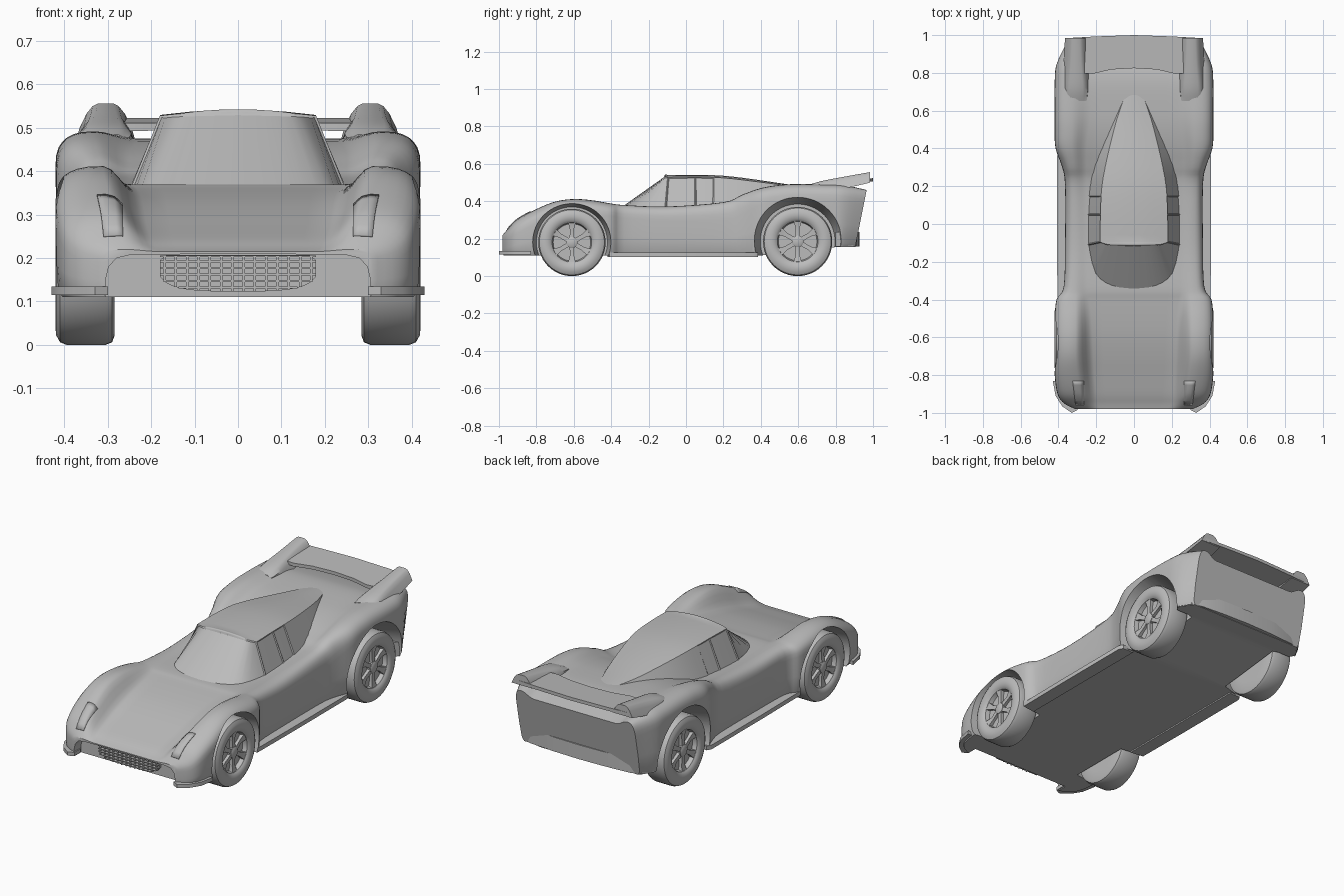
import bpy, bmesh, math
from mathutils import Vector
from mathutils.bvhtree import BVHTree

if "Cube" in bpy.data.objects:
    bpy.data.objects.remove(bpy.data.objects["Cube"])

grey = bpy.data.materials.new("body_grey")
grey.diffuse_color = (0.5, 0.5, 0.5, 1)
grey.use_nodes = True
grey.node_tree.nodes["Principled BSDF"].inputs["Base Color"].default_value = grey.diffuse_color


def finish(name, bm, mirror=False, angle=35):
    bmesh.ops.recalc_face_normals(bm, faces=bm.faces)
    me = bpy.data.meshes.new(name)
    bm.to_mesh(me)
    bm.free()
    me.materials.append(grey)
    ob = bpy.data.objects.new(name, me)
    bpy.context.collection.objects.link(ob)
    if mirror:
        ob.modifiers.new("mirror", 'MIRROR')
    smooth(ob, angle)
    return ob


def smooth(ob, angle=35):
    bpy.ops.object.select_all(action='DESELECT')
    ob.select_set(True)
    bpy.context.view_layer.objects.active = ob
    bpy.ops.object.shade_smooth_by_angle(angle=math.radians(angle))


def loft(bm, rings):
    """Skin closed rings and cap both ends."""
    vs = [[bm.verts.new(p) for p in r] for r in rings]
    n = len(rings[0])
    for a, b in zip(vs, vs[1:]):
        for i in range(n):
            bm.faces.new((a[i], a[(i + 1) % n], b[(i + 1) % n], b[i]))
    bm.faces.new(vs[0])
    bm.faces.new(vs[-1][::-1])
    return bm


def spline(rows, n):
    """Catmull-Rom through rows of numbers, n steps per span."""
    out = []
    for i in range(len(rows) - 1):
        p = [rows[max(i - 1, 0)], rows[i], rows[i + 1], rows[min(i + 2, len(rows) - 1)]]
        for k in range(n):
            t = k / n
            out.append([b + .5 * t * (c - a + t * (2*a - 5*b + 4*c - d + t * (3*(b - c) + d - a)))
                        for a, b, c, d in zip(*p)])
    return out + [list(rows[-1])]


def prism(name, pts, z0, z1, both=False, slope=0, mirror=False):
    """Extrude a plan outline; both=True closes it across the centre line."""
    if both:
        pts = pts + [(-x, y) for x, y in reversed(pts) if x > 0]
    y0 = pts[0][1]
    rings = [[(x, y, z + slope * (y - y0)) for x, y in pts] for z in (z0, z1)]
    return finish(name, loft(bmesh.new(), rings), mirror)


# Body shell: y, half width, hood z, crease x, fender x, fender z, shoulder z
stations = [
    (-.98, .31, .215, .18, .26, .22, .19), (-.95, .37, .225, .19, .27, .255, .20),
    (-.90, .405, .245, .20, .285, .305, .23), (-.8, .42, .275, .21, .30, .358, .28),
    (-.7, .42, .305, .215, .31, .398, .32), (-.6, .42, .33, .22, .31, .412, .335),
    (-.5, .42, .348, .225, .31, .405, .33), (-.4, .41, .362, .235, .31, .388, .32),
    (-.33, .372, .37, .245, .31, .38, .31), (-.1, .365, .368, .25, .30, .372, .30),
    (.2, .365, .385, .25, .31, .395, .30), (.3, .38, .41, .25, .32, .435, .33),
    (.4, .415, .44, .25, .33, .47, .38), (.5, .42, .46, .24, .33, .487, .40),
    (.6, .42, .47, .23, .33, .492, .41), (.75, .42, .475, .23, .33, .49, .41),
    (.85, .41, .46, .25, .33, .485, .40), (.97, .36, .43, .25, .32, .46, .38)]


def body_ring(y, w, c, xc, xf, f, s):
    b = .11 + .045 * min(1, max(0, (y - .4) / .4))
    half = [(xc * i / 4, c) for i in range(4)]
    for i in range(5):
        t = i / 5
        half.append((xc + (xf - xc) * t, c + (f - c) * t * t * (3 - 2 * t)))
    for i in range(8):
        a = math.pi / 2 * i / 7
        half.append((xf + (w - xf) * math.sin(a) ** .75, s + (f - s) * max(0, math.cos(a)) ** .75))
    half += [(w, b + (s - b) * .5), (w - .004, b + .02), (w - .015, b), (0, b)]
    lean = .2 * max(0, (y - .8) / .17)
    ring = half + [(-x, z) for x, z in reversed(half) if x > 0]
    return [(x, y - lean * (.48 - z), z) for x, z in ring]


bm = loft(bmesh.new(), [body_ring(*r) for r in spline(stations, 4)])
tree = BVHTree.FromBMesh(bm)
body = finish("body_shell", bm)

# Wheel wells and nose intake cut out of the shell
cutters = []
for side in (-1, 1):
    for y, z, r0, r1 in ((-.61, .18, .19, .212), (.597, .185, .2, .24)):
        rings = [[(side * x, y + r * math.cos(a * math.tau / 64), z + r * math.sin(a * math.tau / 64))
                  for a in range(64)] for x, r in ((.275, r0), (.435, r1))]
        cutters.append(finish("well_cutter", loft(bmesh.new(), rings)))
arch = [(.305, .05), (.305, .15), (.298, .18), (.28, .2), (.25, .207), (.12, .209)]
arch += [(-x, z) for x, z in reversed(arch)]
cutters.append(finish("intake_cutter", loft(bmesh.new(), [[(x, y, z) for x, z in arch] for y in (-1.1, -.92)])))
for c in cutters:
    c.hide_render = True
    m = body.modifiers.new("cut", 'BOOLEAN')
    m.object, m.solver = c, 'EXACT'
    bpy.context.view_layer.objects.active = body
    bpy.ops.object.modifier_apply(modifier=m.name)
    bpy.data.objects.remove(c)
smooth(body)

# Cabin: base outline x, y, then roof outline x, y, z
outline = [
    (0, -.37, 0, -.115, .536), (.12, -.352, .08, -.113, .534), (.21, -.28, .14, -.108, .532),
    (.25, -.11, .18, -.095, .528), (.252, .05, .178, .05, .53), (.245, .2, .17, .2, .525),
    (.225, .38, .14, .36, .507), (.17, .56, .095, .54, .484), (.08, .7, .05, .67, .472),
    (.01, .76, .01, .74, .468)]
rows = spline(outline[:4], 3)[:-1] + spline(outline[3:], 3)
rows[0][0] = rows[0][2] = 0
bm = bmesh.new()
cols = []
for s in (1, -1):
    cols.append([(bm.verts.new((s * r[0], r[1], .355)), bm.verts.new((s * r[2], r[3], r[4]))) for r in rows])
screen, sides = [], {1: [], -1: []}
for s, col in zip((1, -1), cols):
    for i, (a, b) in enumerate(zip(col, col[1:])):
        f = bm.faces.new((a[0], b[0], b[1], a[1]))
        if i < 9:
            screen.append(f)
        elif i < 14:
            sides[s].append(f)
# Crowned roof between the two rails
prev = None
for i, r in enumerate(rows):
    mid = [bm.verts.new((r[2] * t, r[3], r[4] + .012 * (1 - t * t) * min(1, r[2] / .15)))
           for t in (.6, .2, -.2, -.6)]
    line = [cols[0][i][1], *mid, cols[1][i][1]]
    if prev:
        for k in range(5):
            bm.faces.new((prev[k], prev[k + 1], line[k + 1], line[k]))
    prev = line
bmesh.ops.remove_doubles(bm, verts=bm.verts, dist=.0004)
bmesh.ops.recalc_face_normals(bm, faces=bm.faces)
# Glass panels inset into the frame
for group in (screen, sides[1][:3], sides[1][3:], sides[-1][:3], sides[-1][3:]):
    bmesh.ops.inset_region(bm, faces=[f for f in group if f.is_valid], thickness=.006, depth=-.004)
finish("cabin", bm, angle=28)

# Headlight plates resting on the fenders
bm = bmesh.new()
grid = []
for i in range(7):
    y = -.955 + .125 * i / 6
    x1 = .31 + .015 * i / 6
    line = []
    for k in range(4):
        x = .265 + (x1 - .265) * k / 3
        hit = tree.ray_cast(Vector((x, y, 1)), Vector((0, 0, -1)))[0]
        line.append(bm.verts.new(hit + Vector((0, -.002, .004))))
    grid.append(line)
for a, b in zip(grid, grid[1:]):
    for k in range(3):
        bm.faces.new((a[k], a[k + 1], b[k + 1], b[k]))
ob = finish("headlight", bm, True)
ob.modifiers.new("thick", 'SOLIDIFY').thickness = .006

# Front splitter lips, sills, rear bumper and wing
prism("splitter_lip", [(.30, -.93), (.30, -.985), (.33, -1.0), (.38, -.965), (.415, -.91),
                       (.43, -.83), (.40, -.83)], .115, .135, mirror=True)
prism("sill", [(.33, -.42), (.405, -.41), (.408, -.1), (.408, .36), (.395, .385), (.33, .385)],
      .103, .126, mirror=True)
prism("rear_bumper", [(0, .8), (.38, .8), (.40, .83), (.36, .895), (.3, .913), (.15, .924), (0, .928)],
      .157, .235, both=True)
prism("rear_wing", [(0, .825), (.12, .818), (.22, .795), (.29, .8), (.34, .985), (.2, .993), (0, 1.0)],
      .495, .513, both=True, slope=.06)

# Tail fins: y, base z, top z, base half width, top half width
rings = []
for y, z0, z1, w0, w1 in spline([(.65, .46, .485, .055, .04), (.72, .46, .507, .066, .045),
                                 (.85, .47, .532, .068, .036), (.985, .50, .556, .06, .03)], 4):
    m = (z0 + z1) / 2 + .005
    rings.append([(.305 + dx, y, z) for dx, z in ((-w0, z0), (-w1 - .014, m), (-w1, z1 - .006), (-w1 + .012, z1),
                                                (w1 - .012, z1), (w1, z1 - .006), (w1 + .014, m), (w0, z0))])
finish("tail_fin", loft(bmesh.new(), rings), True)

# Grille: backing panel with crossed bars, curved lower edge
def grille_low(x):
    return .165 - .042 * max(0, 1 - abs(x / .182) ** 3.5) ** .5


def bar(bm, lo, hi):
    rings = [[(lo[0], y, lo[2]), (hi[0], y, lo[2]), (hi[0], y, hi[2]), (lo[0], y, hi[2])] for y in (lo[1], hi[1])]
    loft(bm, rings)


xs = [-.18 + .36 * i / 24 for i in range(25)]
edge = [(x, grille_low(x)) for x in xs] + [(.18, .195), (.165, .207), (-.165, .207), (-.18, .195)]
finish("grille_panel", loft(bmesh.new(), [[(x, y, z) for x, z in edge] for y in (-.935, -.915)]))
bm = bmesh.new()
for i in range(14):
    x = -.169 + .026 * i
    bar(bm, (x - .003, -.95, grille_low(x)), (x + .003, -.93, .205))
for z in (.132, .147, .162, .177, .192, .204):
    w = .18 * max(.2, 1 - (max(0, .165 - z) / .042) ** 2) ** (1 / 3.5)
    bar(bm, (-w, -.953, z - .002), (w, -.93, z + .002))
finish("grille_bars", bm)

# Wheels: lathed tyre with dished rim, hub and spokes
profile = [(.285, .11), (.285, .16), (.29, .174), (.305, .18), (.395, .18), (.41, .174), (.419, .158),
           (.421, .138), (.417, .118), (.412, .112), (.408, .106), (.385, .1)]
for label, y, r in (("front", -.61, .18), ("rear", .597, .185)):
    k = r / .18

    def disc(bm, prof):
        loft(bm, [[(x, y + q * k * math.cos(a * math.tau / 48), r + q * k * math.sin(a * math.tau / 48))
                   for a in range(48)] for x, q in prof])
        return bm
    finish(label + "_tyre", disc(bmesh.new(), profile), True)
    bm = disc(bmesh.new(), [(.38, .03), (.405, .03), (.41, .022)])
    for s in range(6):
        a = math.tau * (s + .5) / 6
        u, v = (math.cos(a), math.sin(a)), (-math.sin(a), math.cos(a))
        rings = []
        for q, w, x in ((.015, .012, .404), (.07, .011, .4), (.105, .02, .407)):
            rings.append([(px, y + k * (q * u[0] + d * v[0]), r + k * (q * u[1] + d * v[1]))
                          for px, d in ((.382, -w), (.382, w), (x, w), (x, -w))])
        loft(bm, rings)
    finish(label + "_spokes", bm, True)
